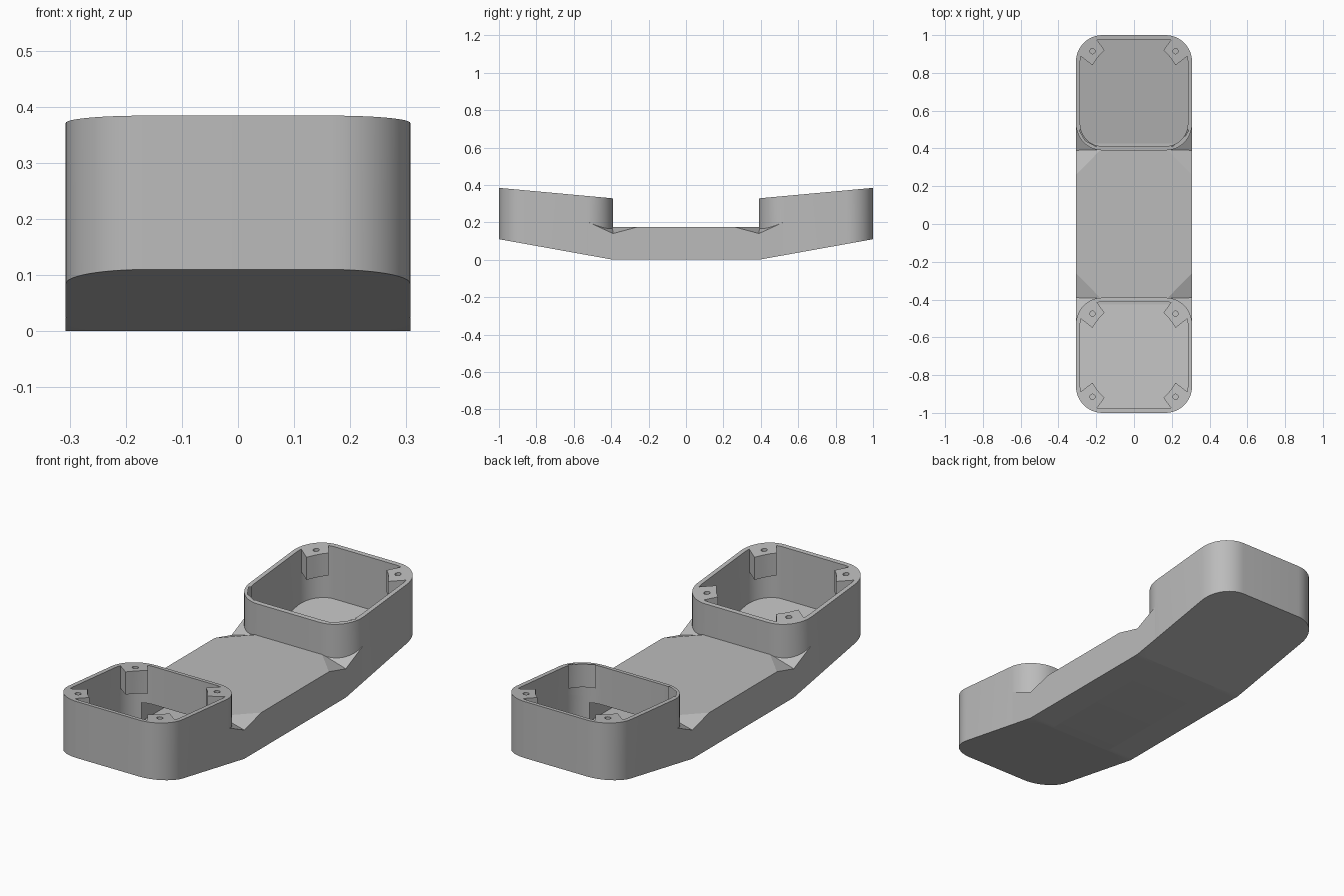
import bpy, bmesh, math
from math import cos, sin, pi

if "Cube" in bpy.data.objects:
    bpy.data.objects.remove(bpy.data.objects["Cube"], do_unlink=True)

HALF_W, INNER_Y, OUTER_Y = 0.307, 0.39, 1.0
WALL, RADIUS = 0.022, 0.14
SIGNS = [(sx, sy) for sx in (-1, 1) for sy in (-1, 1)]

grey = bpy.data.materials.new("plain grey")
grey.use_nodes = True
grey.diffuse_color = (0.5, 0.5, 0.5, 1)
grey.node_tree.nodes["Principled BSDF"].inputs["Base Color"].default_value = (0.5, 0.5, 0.5, 1)


# Sloped planes of the underside and of the rim
def under(y):
    return 0.18 * (abs(y) - INNER_Y)


def rim(y):
    return 0.328 + 0.092 * (abs(y) - INNER_Y)


def finish(name, bm):
    bmesh.ops.recalc_face_normals(bm, faces=bm.faces)
    mesh = bpy.data.meshes.new(name)
    bm.to_mesh(mesh)
    bm.free()
    mesh.materials.append(grey)
    obj = bpy.data.objects.new(name, mesh)
    bpy.context.collection.objects.link(obj)
    return obj


def prism(name, outline, low, high):
    """Upright prism whose end caps follow two height functions of y."""
    bm = bmesh.new()
    bottom = [bm.verts.new((x, y, low(y))) for x, y in outline]
    top = [bm.verts.new((x, y, high(y))) for x, y in outline]
    bm.faces.new(bottom)
    bm.faces.new(top)
    for i in range(len(outline)):
        j = (i + 1) % len(outline)
        bm.faces.new((bottom[i], bottom[j], top[j], top[i]))
    return finish(name, bm)


def hull(name, points):
    bm = bmesh.new()
    verts = [bm.verts.new(p) for p in points]
    bmesh.ops.convex_hull(bm, input=verts)
    bmesh.ops.dissolve_limit(bm, angle_limit=0.002, verts=bm.verts, edges=bm.edges)
    return finish(name, bm)


def rounded(half_x, y0, y1, r, steps=12):
    points = []
    corners = [(half_x - r, y1 - r), (r - half_x, y1 - r),
               (r - half_x, y0 + r), (half_x - r, y0 + r)]
    for k, (cx, cy) in enumerate(corners):
        for i in range(steps + 1):
            a = (k + i / steps) * pi / 2
            points.append((cx + r * cos(a), cy + r * sin(a)))
    return points


def combine(target, tool, operation):
    mod = target.modifiers.new("combine", "BOOLEAN")
    mod.operation, mod.solver, mod.object = operation, "EXACT", tool
    bpy.context.view_layer.objects.active = target
    bpy.ops.object.modifier_apply(modifier=mod.name)
    bpy.data.objects.remove(tool, do_unlink=True)


# Middle bridge with its four top corners shaved down
points = []
for sx, sy in SIGNS:
    points += [(sx * x, sy * y, z) for x, y, z in (
        (HALF_W, 0.39, 0), (HALF_W, 0.26, 0.175), (HALF_W, 0.39, 0.14),
        (0.17, 0.39, 0.175), (0.17, 0.40, 0.175), (0.17, 0.40, 0.002))]
body = hull("bridge_with_end_trays", points)

# Gussets filling the gap under the rounded tray corners
for sx, sy in SIGNS:
    ear = [(0.17, 0.39, 0.175), (HALF_W, 0.39, 0.14), (HALF_W, 0.52, 0.2), (0.17, 0.52, 0.235)]
    ear += [(x, 0.52, under(0.52)) for x in (0.17, HALF_W)]
    ear += [(x, 0.39, 0) for x in (0.17, HALF_W)]
    ear += [(x, 0.37, z) for x in (0.17, HALF_W) for z in (0, 0.1)]
    combine(body, hull("gusset", [(sx * x, sy * y, z) for x, y, z in ear]), "UNION")

# Outer tray shells
for sy in (-1, 1):
    outline = [(x, sy * y) for x, y in rounded(HALF_W, INNER_Y, OUTER_Y, RADIUS)]
    combine(body, prism("tray", outline, under, rim), "UNION")

# Tray cavities
for sy in (-1, 1):
    outline = [(x, sy * y) for x, y in
               rounded(HALF_W - WALL, INNER_Y + WALL, OUTER_Y - WALL, RADIUS - WALL)]
    combine(body, prism("cavity", outline, lambda y: under(y) + WALL, lambda y: 0.6), "DIFFERENCE")

# Passage through the hollow bridge
passage = [(sx * 0.26, sy * 0.425) for sx, sy in ((-1, -1), (1, -1), (1, 1), (-1, 1))]
combine(body, prism("passage", passage, lambda y: 0.023, lambda y: 0.145), "DIFFERENCE")

# Screw posts in the tray corners, each with a blind hole
POST = [(0.20, 0.285), (0.156, 0.225), (0.180, 0.202), (0.198, 0.178), (0.22, 0.145),
        (0.29, 0.20), (0.258, 0.254)]
MIDDLE = (INNER_Y + OUTER_Y) / 2
for sx, sy in SIGNS:
    for end in (-1, 1):
        outline = [(sx * x, sy * (MIDDLE + end * y)) for x, y in POST]
        combine(body, prism("post", outline, lambda y: rim(y) - 0.11, rim), "UNION")
        hole = [(sx * 0.22 + 0.014 * cos(i * pi / 8),
                 sy * (MIDDLE + end * 0.22) + 0.014 * sin(i * pi / 8)) for i in range(16)]
        combine(body, prism("hole", hole, lambda y: rim(y) - 0.08, lambda y: 0.6), "DIFFERENCE")

# Smooth the rounded corners, keep edges crisp
bpy.ops.object.select_all(action="DESELECT")
body.select_set(True)
bpy.context.view_layer.objects.active = body
bpy.ops.object.shade_smooth_by_angle(angle=math.radians(20))
